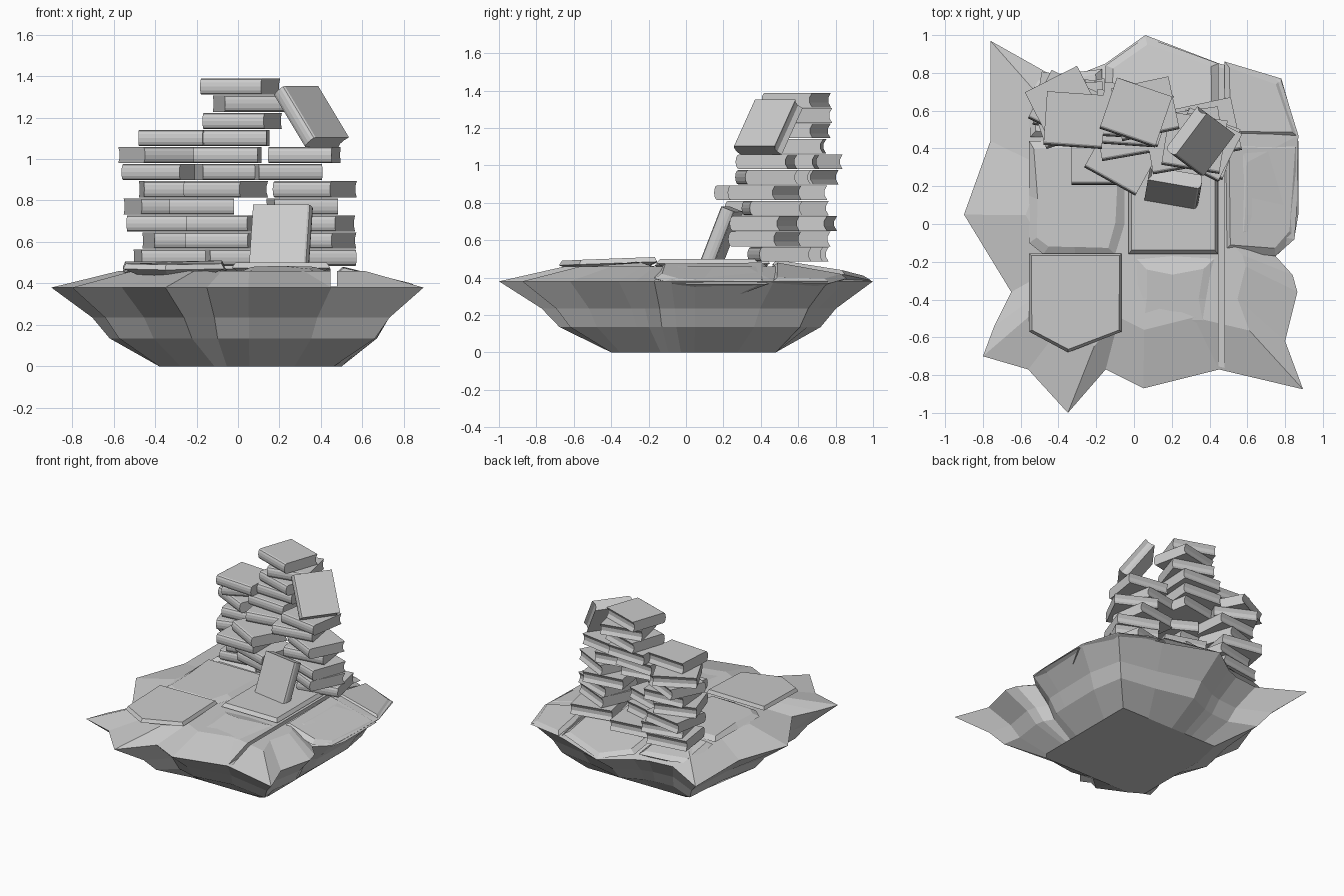
import bpy, bmesh, math
from mathutils import Vector, Matrix

if "Cube" in bpy.data.objects:
    bpy.data.objects.remove(bpy.data.objects["Cube"])


def make(name, verts, faces, matrix=None):
    me = bpy.data.meshes.new(name)
    bm = bmesh.new()
    vs = [bm.verts.new(v) for v in verts]
    for f in faces:
        bm.faces.new([vs[i] for i in f])
    bmesh.ops.recalc_face_normals(bm, faces=bm.faces)
    bm.to_mesh(me)
    bm.free()
    ob = bpy.data.objects.new(name, me)
    bpy.context.collection.objects.link(ob)
    if matrix:
        ob.matrix_world = matrix
    return ob


def loft(name, rings, matrix=None):
    """Closed solid through rings with equal point counts."""
    n = len(rings[0])
    verts = [v for r in rings for v in r]
    faces = [(k * n + i, k * n + (i + 1) % n, (k + 1) * n + (i + 1) % n, (k + 1) * n + i)
             for k in range(len(rings) - 1) for i in range(n)]
    faces += [tuple(range(n)), tuple(range(len(verts) - n, len(verts)))]
    return make(name, verts, faces, matrix)


# Rock base: jagged rim tapering down to a square foot
RIM = [(-.35, -1), (-.15, -.77), (.05, -.87), (.45, -.77), (.895, -.875), (.80, -.62),
       (.865, -.36), (.84, -.27), (.75, -.17), (.85, -.08), (.86, .05), (.87, .47),
       (.78, .76), (.45, .85), (.06, 1), (-.15, .85), (-.25, .81), (-.44, .79),
       (-.76, .97), (-.76, .44), (-.9, .05), (-.65, -.36), (-.74, -.54), (-.80, -.70),
       (-.56, -.77)]
C = Vector((.06, .04))
rim = [Vector(p) for p in RIM]
foot = [C + (p - C) * (.44 / max(abs(p.x - C.x), abs(p.y - C.y))) for p in rim]


def ring(a, b, t, z):
    return [(*p.lerp(q, t), z) for p, q in zip(a, b)]


base = loft("rock_base", [ring(foot, rim, 0, 0), ring(foot, rim, .46, .135),
                          ring(foot, rim, .62, .235), ring(foot, rim, 1, .38),
                          ring(rim, [C] * len(rim), .34, .46)])

# Long groove between the paving stones
cutter = loft("groove_cutter", [[(.447, -1, z), (.478, -1, z), (.478, 1, z), (.447, 1, z)]
                                for z in (.385, .7)])
cutter.hide_render = True
cutter.hide_set(True)
mod = base.modifiers.new("groove", "BOOLEAN")
mod.operation = "DIFFERENCE"
mod.solver = "EXACT"
mod.object = cutter


# Paving stones with chamfered upper edges
def slab(name, pts, chamfer=.02, drop=.025):
    pts = [Vector(p) for p in pts]
    c = sum(pts, Vector()) / len(pts)

    def pull(d, dz):
        out = []
        for p in pts:
            w = (c - p).xy.normalized() * d
            out.append((p.x + w.x, p.y + w.y, p.z + dz))
        return out
    loft(name, [pull(.15, -.075), pull(0, -drop), pull(chamfer * 1.4, 0)])


slab("front_left_stone", [(-.555, -.155, .505), (-.555, -.57, .495), (-.35, -.68, .49),
                          (-.065, -.57, .495), (-.065, -.155, .51)], .012)
slab("center_stone", [(-.03, -.16, .50), (.445, -.16, .50), (.445, .45, .50), (-.03, .45, .50)])
slab("front_center_stone", [(0, -.17, .48), (.2, -.17, .485), (.44, -.17, .48), (.44, -.4, .47),
                            (.44, -.57, .46), (.2, -.6, .455), (-.02, -.62, .455),
                            (-.03, -.4, .465)], .07)
slab("left_stone", [(-.555, .44, .49), (-.555, .15, .485), (-.555, -.1, .48), (-.48, -.16, .485),
                    (-.31, -.17, .49), (-.1, -.16, .49), (-.05, .0, .49), (-.05, .44, .49)], .035)
slab("right_stone", [(.48, -.14, .475), (.75, -.17, .42), (.85, -.07, .395),
                     (.87, .05, .39), (.87, .44, .39), (.48, .44, .48)], .03)
slab("back_right_stone", [(.48, .46, .48), (.87, .46, .40), (.78, .77, .395), (.48, .86, .42)], .03)
slab("back_center_stone", [(-.15, .46, .495), (.447, .46, .495), (.447, .85, .44),
                           (.06, .99, .41), (-.15, .84, .44)], .03)
slab("back_left_stone", [(-.55, .46, .48), (-.17, .46, .485), (-.17, .82, .44),
                         (-.42, .79, .44), (-.56, .74, .44)], .03)

# Book: rounded spine at -y, hollow page edge at +y
W, D, H = .31, .285, .078
PROFILE = [(D / 2, -H / 2), (D / 2 - .015, -H / 6), (D / 2 - .015, H / 6), (D / 2, H / 2)]
PROFILE += [(-D / 2 + .018 - .018 * math.sin(a), H / 2 * math.cos(a))
            for a in [math.pi * i / 6 for i in range(7)]]


def book(name, matrix):
    loft(name, [[(x, y, z) for y, z in PROFILE] for x in (-W / 2, W / 2)], matrix)


def axes(x, y, loc):
    x, y = Vector(x).normalized(), Vector(y).normalized()
    z = x.cross(y).normalized()
    y = z.cross(x)
    return Matrix.Translation(loc) @ Matrix((x, y, z)).transposed().to_4x4()


# Stacked books: x, y, turn in degrees, from the bottom up
STACKS = {
    "left": [(-.33, .60, 8), (-.28, .60, 12), (-.36, .64, -10), (-.36, .58, 18),
             (-.31, .60, 5), (-.36, .62, -26), (-.375, .64, 27), (-.315, .55, -4)],
    "middle": [(.0, .57, 8), (-.07, .45, -14), (-.06, .41, -18), (-.175, .35, 0),
               (-.06, .35, -29), (-.04, .50, 10), (-.05, .56, -4), (-.01, .60, -3),
               (.02, .59, -18), (.06, .61, 12), (.01, .59, -19)],
    "right": [(.39, .50, 12), (.37, .42, -25), (.37, .42, -20), (.31, .46, 8),
              (.37, .42, -27), (.23, .43, 10), (.32, .43, -9)],
}
for side, books in STACKS.items():
    for i, (x, y, a) in enumerate(books):
        m = Matrix.Translation((x, y, .524 + i * .0825)) @ Matrix.Rotation(math.radians(a), 4, "Z")
        book(f"{side}_stack_book_{i + 1}", m)

# Book sliding off the top, and book leaning against the stacks
book("sliding_book", axes((.48, -.36, -.8), (.6, .8, 0), (.35, .435, 1.205)))
book("leaning_book", axes((.063, .36, .93), (-.98, .17, 0), (.21, .19, .622)))
